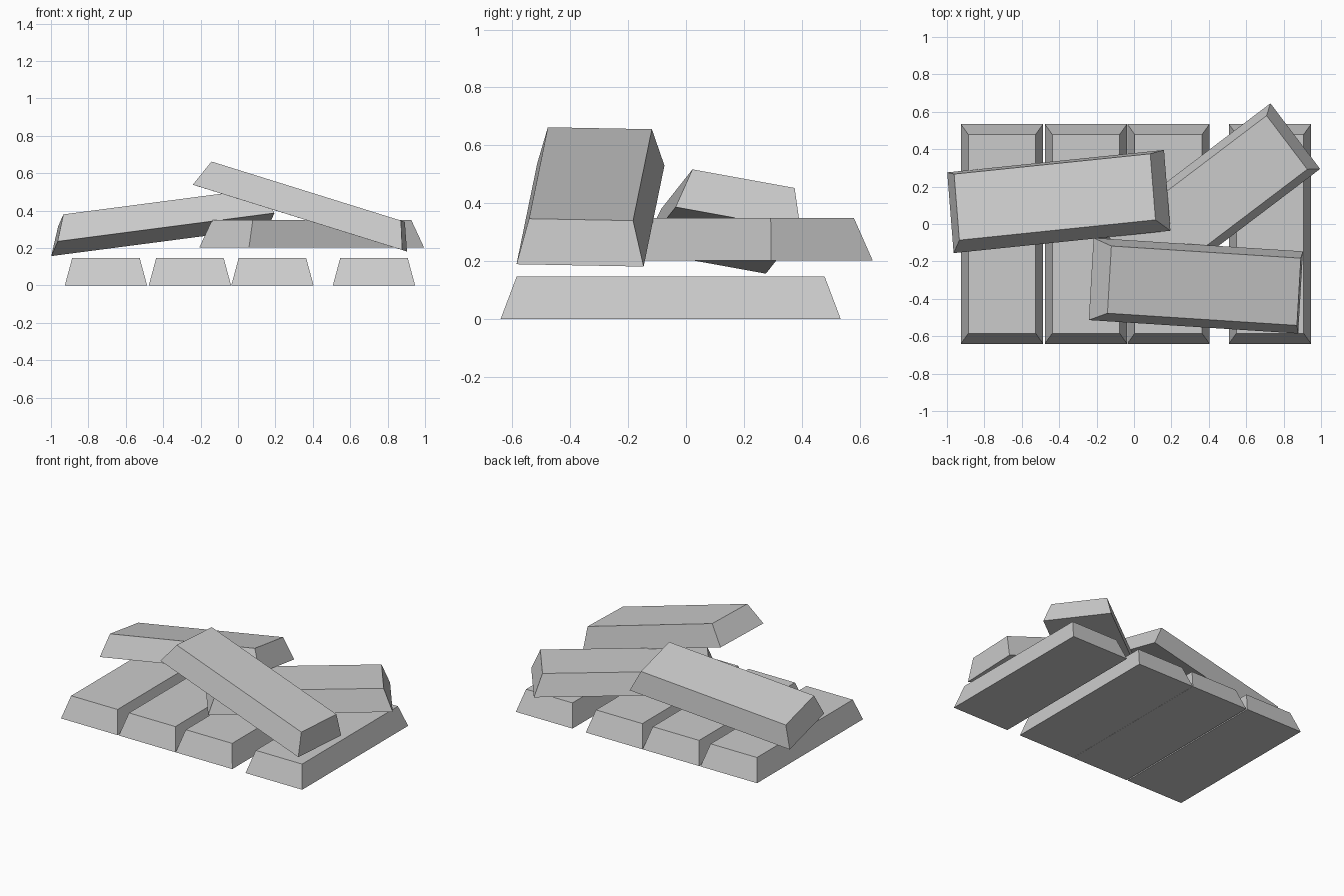
import bpy
import bmesh
from mathutils import Matrix, Vector

old = bpy.data.objects.get("Cube")
if old:
    bpy.data.objects.remove(old, do_unlink=True)

# Plain grey metal
metal = bpy.data.materials.new("grey_metal")
GREY = (0.6, 0.6, 0.6, 1.0)
metal.diffuse_color = GREY
metal.use_nodes = True
metal.node_tree.nodes["Principled BSDF"].inputs["Base Color"].default_value = GREY

# Ingot proportions: base size, height, and how far the top is drawn in
LENGTH, WIDTH, HEIGHT = 1.175, 0.44, 0.148
END_INSET, SIDE_INSET = 0.056, 0.04


def ingot(name, base_centre, long_dir, side_dir):
    """Tapered bar whose base is centred at base_centre and lies along long_dir."""
    u = Vector(long_dir).normalized()
    n = u.cross(Vector(side_dir)).normalized()
    w = n.cross(u)
    bm = bmesh.new()
    bmesh.ops.create_cube(bm, size=1)
    for v in bm.verts:
        top = v.co.z > 0
        v.co.x *= LENGTH - 2 * END_INSET * top
        v.co.y *= WIDTH - 2 * SIDE_INSET * top
        v.co.z = HEIGHT * top
    mesh = bpy.data.meshes.new(name)
    bm.to_mesh(mesh)
    bm.free()
    mesh.materials.append(metal)
    obj = bpy.data.objects.new(name, mesh)
    rot = Matrix((u, w, n)).transposed().to_4x4()
    obj.matrix_world = Matrix.Translation(base_centre) @ rot
    bpy.context.collection.objects.link(obj)
    return obj


# Bottom row of four bars lying front to back
for i, x in enumerate((-0.706, -0.257, 0.184, 0.727)):
    ingot(f"bottom_ingot_{i + 1}", (x, -0.053, 0), (0, 1, 0), (-1, 0, 0))

# Three bars tumbled on top
ingot("diagonal_ingot", (0.394, 0.115, 0.202), (0.937, 0.71, 0), (-0.265, 0.35, 0))
ingot("back_tilted_ingot", (-0.402, 0.12, 0.272), (1.162, 0.12, 0.152), (-0.033, 0.43, -0.078))
ingot("front_tilted_ingot", (0.331, -0.33, 0.36), (1.123, -0.072, -0.35), (0.025, 0.438, -0.008))
